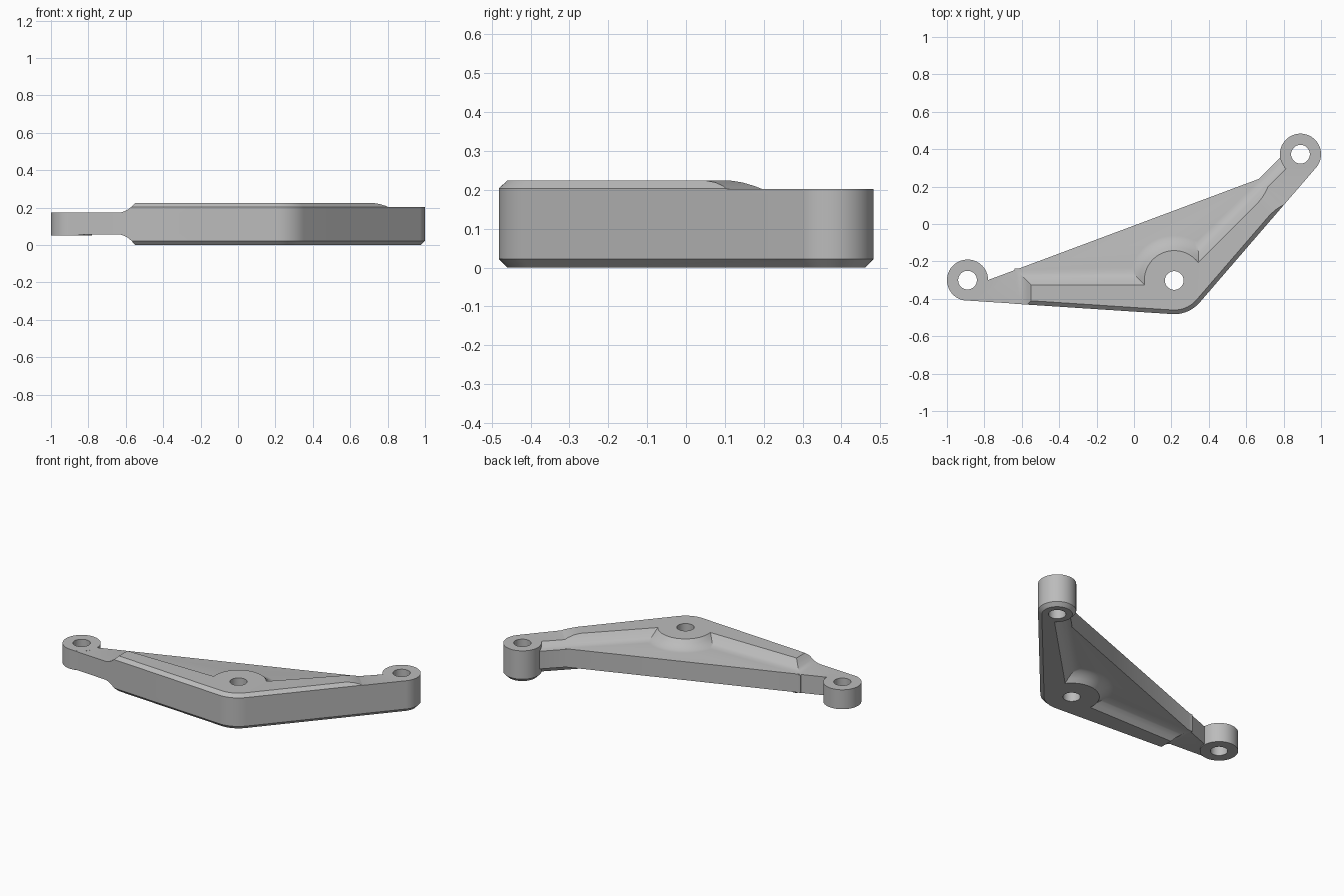
import bpy, bmesh
from math import sqrt, sin, cos, pi, atan2
from mathutils import Vector

cube = bpy.data.objects.get("Cube")
if cube:
    bpy.data.objects.remove(cube)

# Three pivot centres and the height of the casting
LEFT, MID, RIGHT = Vector((-0.89, -0.30)), Vector((0.215, -0.302)), Vector((0.89, 0.373))
END_R, MID_R, PAD_R, HOLE_R = 0.11, 0.18, 0.16, 0.05
TOP, WEB_LOW, WEB_TOP = 0.224, 0.056, 0.173

metal = bpy.data.materials.new("grey metal")
metal.use_nodes = True
GREY = (0.5, 0.5, 0.5, 1)
metal.diffuse_color = GREY
metal.node_tree.nodes["Principled BSDF"].inputs["Base Color"].default_value = GREY


def loft(name, rings):
    """Solid through rings of equal point count."""
    bm = bmesh.new()
    loops = [[bm.verts.new(p) for p in ring] for ring in rings]
    bm.faces.new(loops[0][::-1])
    bm.faces.new(loops[-1])
    n = len(loops[0])
    for a, b in zip(loops, loops[1:]):
        for i in range(n):
            j = (i + 1) % n
            bm.faces.new((a[i], a[j], b[j], b[i]))
    bmesh.ops.recalc_face_normals(bm, faces=bm.faces)
    mesh = bpy.data.meshes.new(name)
    bm.to_mesh(mesh)
    bm.free()
    mesh.materials.append(metal)
    obj = bpy.data.objects.new(name, mesh)
    bpy.context.collection.objects.link(obj)
    return obj


def at_height(points, z):
    return [(p[0], p[1], z) for p in points]


def arc(centre, r, a0, a1, steps):
    return [centre + r * Vector((cos(a), sin(a)))
            for a in (a0 + (a1 - a0) * i / steps for i in range(steps + 1))]


def disc(name, centre, layers):
    """Round boss from (height, radius) layers."""
    return loft(name, [at_height(arc(centre, r, 0, 2 * pi, 64)[:-1], z) for z, r in layers])


def tangent_normal(c1, r1, c2, r2):
    """Outward normal of the outer tangent of two circles."""
    d = c2 - c1
    e = d.normalized()
    a = (r1 - r2) / d.length
    return e * a + Vector((e.y, -e.x)) * sqrt(1 - a * a)


def angle(v):
    return atan2(v.y, v.x)


def outer_path(inset):
    """Outer edge from the left pivot round the elbow to the right pivot."""
    re, rm = END_R - inset, MID_R - inset
    n1 = tangent_normal(LEFT, re, MID, rm)
    n2 = tangent_normal(MID, rm, RIGHT, re)
    return [LEFT + re * n1] + arc(MID, rm, angle(n1), angle(n2), 12) + [RIGHT + re * n2]


ALONG = (RIGHT - MID).normalized()
ACROSS = Vector((-ALONG.y, ALONG.x))


def rib_ring(inset, spread):
    """Outline of both arms; spread widens the inner side for the fillet."""
    path = outer_path(inset)
    end_x = -0.55 - spread
    p, q = path[0], path[1]
    path[0] = p.lerp(q, (end_x - p.x) / (q.x - p.x))
    c, r = spread - 0.023, PAD_R + spread
    s = sqrt(r * r - c * c)
    first = MID + ALONG * s + ACROSS * c
    last = MID + Vector((-s, c))
    path.append(MID + ALONG * 0.9 + ACROSS * c)
    path += arc(MID, r, angle(first - MID), angle(last - MID) % (2 * pi), 24)
    path.append(Vector((end_x, MID.y + c)))
    return path


# Arms: chamfered outside, filleted down to the web inside
fillet = [(0, 0.022, 0), (0.4, 0, 0.02), (0.7, 0, 0.04), (0.9, 0, 0.062), (1.04, 0, 0.088)]
rings = [at_height(rib_ring(o, d), f * WEB_LOW) for f, o, d in fillet]
rings += [at_height(rib_ring(o, d), TOP - f * (TOP - WEB_TOP)) for f, o, d in reversed(fillet)]
body = loft("bell_crank", rings)

# Thin web closing the triangle, and the end bosses
edge = outer_path(0.001) + [RIGHT, Vector((0.812, 0.295)), Vector((-0.781, -0.30)), LEFT]
web = loft("web", [at_height(edge, z) for z in (WEB_LOW, WEB_TOP)])
left_boss = disc("left_boss", LEFT, [(0.05, END_R), (WEB_TOP + 0.0005, END_R)])
right_boss = disc("right_boss", RIGHT, [(0, END_R - 0.022), (0.022, END_R), (TOP, END_R)])

# Cutter lowering the right pivot end, and the pivot holes
step = [(0.595, 0.226), (0.65, 0.219), (0.685, 0.21), (0.705, 0.202), (1.4, 0.202),
        (1.4, 0.4), (0.595, 0.4)]
sides = []
for t in (-0.4, 0.4):
    flat = [(MID + ALONG * s + ACROSS * t, z) for s, z in step]
    sides.append([(p.x, p.y, z) for p, z in flat])
end_cut = loft("end_cutter", sides)
holes = [disc("hole_cutter", c, [(-0.1, HOLE_R), (0.4, HOLE_R)]) for c in (LEFT, MID, RIGHT)]


def combine(tool, operation):
    tool.hide_render = True
    mod = body.modifiers.new("cut", "BOOLEAN")
    mod.operation, mod.solver, mod.object = operation, "EXACT", tool
    bpy.ops.object.modifier_apply(modifier=mod.name)
    bpy.data.objects.remove(tool)


bpy.ops.object.select_all(action="DESELECT")
bpy.context.view_layer.objects.active = body
body.select_set(True)
for part in (web, left_boss, right_boss):
    combine(part, "UNION")
for part in [end_cut] + holes:
    combine(part, "DIFFERENCE")
bpy.ops.object.shade_smooth_by_angle()
